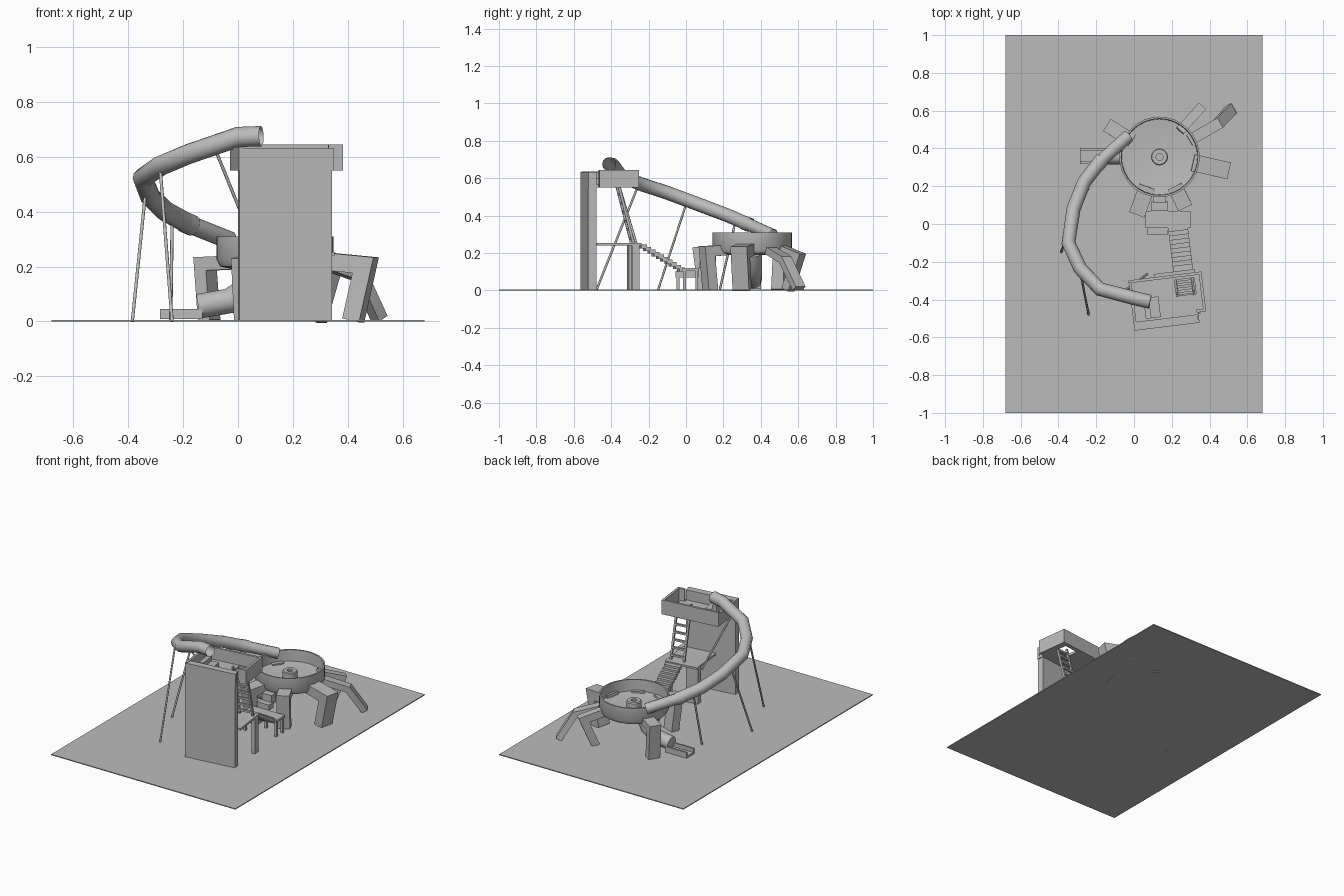
import bpy, bmesh, math
from mathutils import Vector, Matrix

grey = bpy.data.materials.new("light_grey")
grey.diffuse_color = (0.5, 0.5, 0.5, 1)


def finish(name, bm, smooth=None, matrix=None):
    bmesh.ops.recalc_face_normals(bm, faces=bm.faces)
    me = bpy.data.meshes.new(name)
    bm.to_mesh(me)
    bm.free()
    me.materials.append(grey)
    ob = bpy.data.objects.new(name, me)
    bpy.context.collection.objects.link(ob)
    if matrix:
        ob.matrix_world = matrix
    if smooth:
        bpy.ops.object.select_all(action='DESELECT')
        ob.select_set(True)
        bpy.context.view_layer.objects.active = ob
        bpy.ops.object.shade_smooth_by_angle(angle=math.radians(smooth))
    return ob


def boxes(name, ranges, matrix=None):
    """One object from several boxes given as x0, x1, y0, y1, z0, z1."""
    bm = bmesh.new()
    for x0, x1, y0, y1, z0, z1 in ranges:
        m = Matrix.Translation(((x0 + x1) / 2, (y0 + y1) / 2, (z0 + z1) / 2))
        bmesh.ops.create_cube(bm, size=1, matrix=m @ Matrix.Diagonal((x1 - x0, y1 - y0, z1 - z0, 1)))
    return finish(name, bm, None, matrix)


def sweep(name, pts, section, side=None, caps=True, smooth=None):
    """Sweep a (side, up) section along points with mitred corners."""
    pts = [Vector(p) for p in pts]
    bm = bmesh.new()
    rings = []
    for i, p in enumerate(pts):
        a = (p - pts[i - 1]).normalized() if i else (pts[1] - p).normalized()
        b = (pts[i + 1] - p).normalized() if i < len(pts) - 1 else a
        t = (a + b).normalized()
        s = Vector(side) if side else t.cross(Vector((0, 0, 1))).normalized()
        n = s.cross(t).normalized()
        k = 1 / max(0.6, t.dot(a)) if side else 1
        rings.append([bm.verts.new(p + s * u + n * v * k) for u, v in section])
    c = len(section)
    for r, q in zip(rings, rings[1:]):
        for j in range(c):
            bm.faces.new((r[j], r[(j + 1) % c], q[(j + 1) % c], q[j]))
    if caps:
        bm.faces.new(rings[0])
        bm.faces.new(rings[-1])
    return finish(name, bm, smooth)


def circle(r, n=12):
    return [(r * math.cos(2 * math.pi * i / n), r * math.sin(2 * math.pi * i / n)) for i in range(n)]


def rect(w, h):
    return [(-w / 2, -h / 2), (w / 2, -h / 2), (w / 2, h / 2), (-w / 2, h / 2)]


def lathe(name, profile, centre, n=32):
    bm = bmesh.new()
    vs = [bm.verts.new((r, 0, z)) for r, z in profile]
    es = [bm.edges.new(e) for e in zip(vs, vs[1:])]
    bmesh.ops.spin(bm, geom=vs + es, cent=(0, 0, 0), axis=(0, 0, 1), angle=2 * math.pi, steps=n)
    bmesh.ops.remove_doubles(bm, verts=bm.verts, dist=1e-5)
    return finish(name, bm, 35, Matrix.Translation(centre))


# Ground slab
boxes("ground_slab", [(-0.68, 0.68, -1, 1, 0, 0.006)])

# Tower, turned slightly about its own centre
T = Matrix.Translation((0.172, -0.408, 0)) @ Matrix.Rotation(math.radians(7), 4, 'Z')
boxes("tower_wall", [(-0.185, 0.155, -0.135, -0.09, 0, 0.632)], T)
boxes("tower_floor", [(-0.18, 0.055, -0.12, 0.13, 0.55, 0.565), (0.055, 0.16, -0.12, 0.02, 0.55, 0.565),
                      (0.16, 0.2, -0.07, 0.13, 0.55, 0.565), (0.055, 0.16, 0.105, 0.13, 0.55, 0.565)], T)
boxes("tower_parapet", [(-0.187, -0.172, -0.13, 0.13, 0.55, 0.635), (-0.187, 0.2, 0.118, 0.133, 0.55, 0.645),
                        (0.187, 0.202, -0.075, 0.133, 0.55, 0.645), (0.15, 0.202, -0.08, -0.065, 0.55, 0.645),
                        (-0.187, 0.16, -0.135, -0.12, 0.55, 0.632)], T)
boxes("slide_entry_step", [(-0.09, -0.04, -0.08, 0.03, 0.565, 0.6), (-0.12, -0.09, -0.08, 0.03, 0.565, 0.63)], T)

# Middle platform with its posts
boxes("middle_platform", [(-0.05, 0.17, -0.09, 0.15, 0.24, 0.253)], T)
boxes("platform_posts", [(-0.05, 0.03, 0.1, 0.14, 0, 0.24), (0.145, 0.17, 0.1, 0.14, 0, 0.24)], T)

# Ladder from the middle platform to the tower floor
lad = []
for x in (0.06, 0.15):
    lad.append(((x, 0.11, 0.25), (x, 0.02, 0.6)))
for i in range(7):
    f = (i + 0.6) / 7.5
    lad.append(((0.06, 0.11 - 0.09 * f, 0.25 + 0.35 * f), (0.15, 0.11 - 0.09 * f, 0.25 + 0.35 * f)))
for i, (a, b) in enumerate(lad):
    s = (T.to_3x3() @ Vector((1, 0, 0))) if i < 2 else (0, 0, 1)
    sweep("ladder_rail" if i < 2 else "ladder_rung", [T @ Vector(a), T @ Vector(b)], rect(0.012, 0.014), s)

# Stairs down to the low landing
N = 10
steps = []
for i in range(N):
    y, z = 0.15 + 0.023 * i, 0.245 - 0.0135 * i
    steps.append((0.055, 0.16, y, y + 0.03, z - 0.022, z))
boxes("stairs", steps, T)
boxes("low_landing", [(0.06, 0.3, -0.02, 0.07, 0.105, 0.12), (0.07, 0.18, -0.055, 0.07, 0.07, 0.105)])
boxes("landing_posts", [(x, x + 0.015, y, y + 0.015, 0, 0.106)
                        for x in (0.075, 0.16, 0.28) for y in (-0.05 if x < 0.2 else -0.015, 0.05)])
boxes("bowl_steps", [(0.09, 0.18, 0.07, 0.12, 0.12, 0.155), (0.1, 0.17, 0.11, 0.16, 0.14, 0.2)])

# Round bowl with a centre knob
C = (0.135, 0.355, 0)
lathe("bowl", [(0, 0.19), (0.15, 0.19), (0.2, 0.2), (0.213, 0.225), (0.213, 0.31),
               (0.203, 0.31), (0.2, 0.235), (0, 0.212)], C)
lathe("bowl_knob", [(0.045, 0.21), (0.045, 0.262), (0.04, 0.268), (0.018, 0.268), (0.018, 0.255), (0, 0.255)], C, 20)

# Bent legs around the bowl: start, knee, foot, width, depth
legs = [((0.31, 0.325, 0.22), (0.465, 0.29, 0.205), (0.42, 0.30, 0.004), 0.09, 0.064),
        ((0.24, 0.49, 0.225), (0.34, 0.60, 0.18), (0.29, 0.545, 0.004), 0.05, 0.05),
        ((0.29, 0.44, 0.22), (0.445, 0.53, 0.165), (0.515, 0.605, 0.01), 0.06, 0.04),
        ((0.215, 0.2, 0.215), (0.258, 0.112, 0.21), (0.25, 0.13, 0.004), 0.08, 0.055),
        ((0.07, 0.2, 0.215), (0.025, 0.078, 0.205), (0.035, 0.105, 0.004), 0.085, 0.055),
        ((-0.01, 0.44, 0.215), (-0.12, 0.51, 0.21), (-0.105, 0.5, 0.004), 0.075, 0.05)]
for a, k, f, w, d in legs:
    out = (Vector(k) - Vector(a))
    s = out.cross(Vector((0, 0, 1))).normalized()
    sweep("bowl_leg", [a, k, f], rect(w, d), s, smooth=30)

# Exit slide leaving the bowl
sweep("exit_tube", [(0.075, 0.36, 0.2), (0.03, 0.36, 0.115), (-0.03, 0.36, 0.075), (-0.145, 0.36, 0.055)],
      circle(0.045), (0, 1, 0), smooth=50)
boxes("exit_trough", [(-0.285, -0.13, 0.318, 0.402, 0.008, 0.02), (-0.285, -0.13, 0.318, 0.33, 0.008, 0.046),
                      (-0.285, -0.13, 0.39, 0.402, 0.008, 0.046)])

# Long tube slide from tower to bowl
path = [(0.085, -0.412, 0.675), (0, -0.392, 0.672), (-0.18, -0.345, 0.61), (-0.285, -0.235, 0.566),
        (-0.347, -0.10, 0.522), (-0.32, 0.08, 0.455), (-0.265, 0.22, 0.402), (-0.18, 0.33, 0.355)]
sweep("slide_tube", path, circle(0.037), caps=False, smooth=50)
sweep("slide_tube_end", [path[-1], (-0.03, 0.465, 0.295)], circle(0.034), caps=False, smooth=50)
sweep("slide_collar", [(-0.195, 0.31, 0.362), (-0.168, 0.342, 0.35)], circle(0.039), caps=False, smooth=50)

# Thin poles holding the tube
for a, b in [((-0.24, -0.48, 0), (-0.283, -0.26, 0.55)), ((-0.385, -0.15, 0), (-0.338, 0, 0.46)),
             ((-0.245, 0.18, 0), (-0.24, 0.262, 0.36)), ((-0.08, -0.375, 0.62), (0.07, -0.265, 0.25))]:
    sweep("support_pole", [a, b], circle(0.006, 8), smooth=50)
